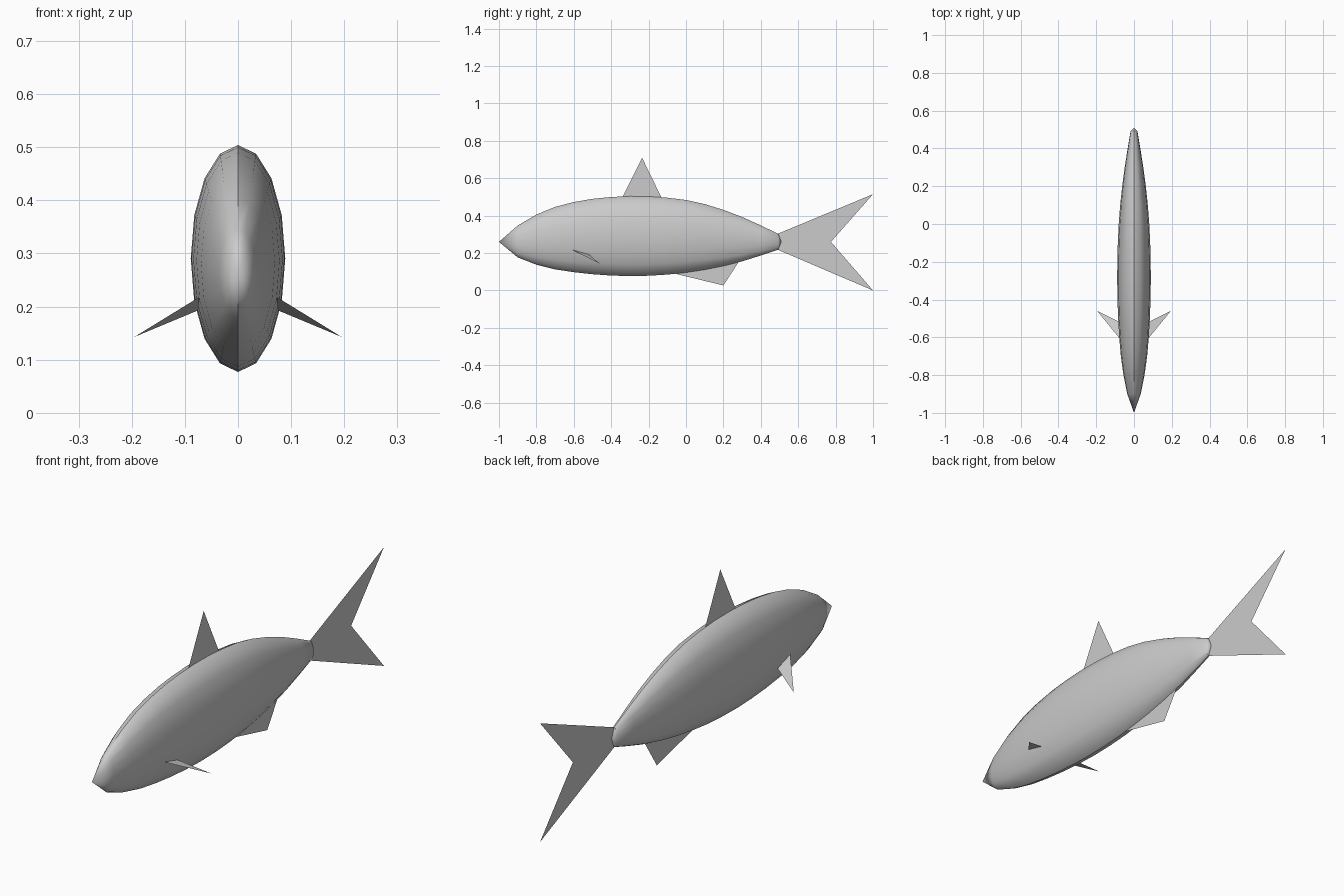
import bpy, bmesh
from math import sin, cos, pi, radians

if "Cube" in bpy.data.objects:
    bpy.data.objects.remove(bpy.data.objects["Cube"])

SIDES = 16


def make_object(name, verts, faces):
    mesh = bpy.data.meshes.new(name)
    mesh.from_pydata(verts, [], faces)
    mesh.update()
    obj = bpy.data.objects.new(name, mesh)
    bpy.context.collection.objects.link(obj)
    return obj


def flat_fin(name, outline, faces):
    # single-sheet fin in the x = 0 plane, outline given as (y, z)
    return make_object(name, [(0, y, z) for y, z in outline], faces)


# Body: stations of (y, back height, belly height)
stations = [
    (-0.9, .347, .177), (-0.8, .406, .138), (-0.7, .447, .113),
    (-0.6, .473, .098), (-0.5, .490, .087), (-0.4, .500, .080),
    (-0.3, .504, .077), (-0.2, .503, .079), (-0.1, .496, .085),
    (0.0, .484, .096), (0.1, .462, .111), (0.2, .431, .131),
    (0.3, .393, .156), (0.4, .348, .187), (0.493, .303, .218),
]
bm = bmesh.new()
rings = []
for y, top, bottom in stations:
    mid, half = (top + bottom) / 2, (top - bottom) / 2
    rings.append([bm.verts.new((0.417 * half * sin(2 * pi * i / SIDES), y,
                                mid + half * cos(2 * pi * i / SIDES)))
                  for i in range(SIDES)])
for a, b in zip(rings, rings[1:]):
    for i in range(SIDES):
        j = (i + 1) % SIDES
        bm.faces.new((a[i], a[j], b[j], b[i]))
# Snout tip and tail-root cap
for ring, y in ((rings[0], -1.0), (rings[-1], 0.51)):
    tip = bm.verts.new((0, y, 0.26))
    for i in range(SIDES):
        bm.faces.new((ring[i], ring[(i + 1) % SIDES], tip))
bmesh.ops.recalc_face_normals(bm, faces=bm.faces)
body = make_object("body", [], [])
bm.to_mesh(body.data)
bm.free()
bpy.context.view_layer.objects.active = body
body.select_set(True)
bpy.ops.object.shade_smooth_by_angle(angle=radians(40))
body.select_set(False)

# Fins on the centre line
flat_fin("dorsal_fin", [(-0.34, .50), (-0.13, .495), (-0.235, .71)], [(0, 1, 2)])
flat_fin("anal_fin", [(-0.08, .095), (0.20, .027), (0.28, .15)], [(0, 1, 2)])
flat_fin("tail_fin",
         [(0.49, .303), (0.49, .218), (1.0, .0), (0.775, .26), (1.0, .515)],
         [(0, 1, 3), (1, 2, 3), (0, 3, 4)])

# Pair of pectoral fins
for side, label in ((1, "left"), (-1, "right")):
    make_object(label + "_pectoral_fin",
                [(side * .073, -0.61, .218), (side * .075, -0.52, .193),
                 (side * .195, -0.46, .143)],
                [(0, 1, 2)])
